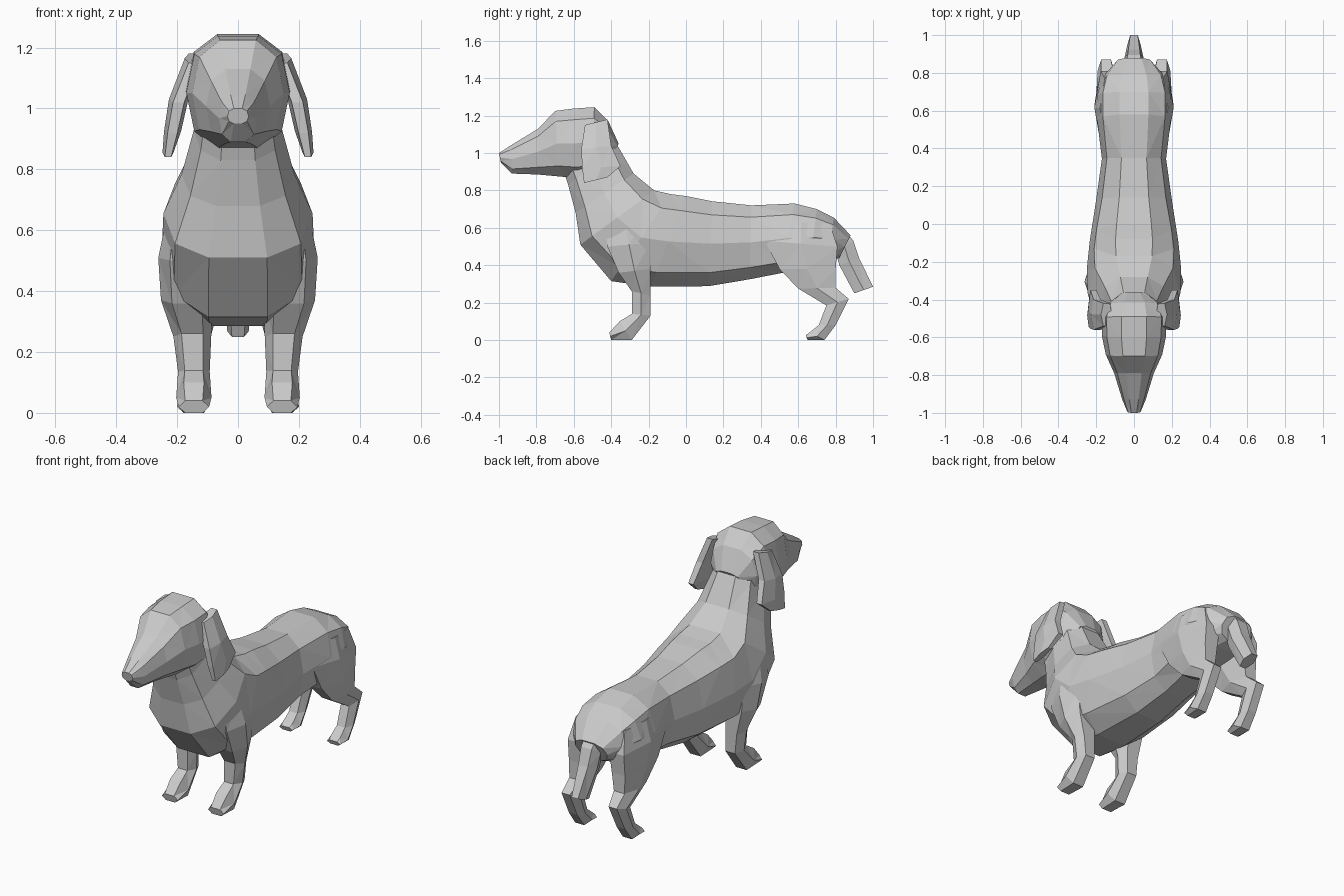
import bpy, bmesh, math
from mathutils import Vector


def loft(name, rings, sides, x=0.0, power=0.8, mirror=False):
    """Skin a tube. Each ring: (y1, z1, y2, z2, half_width[, centre_x])."""
    unit = []
    for i in range(sides):
        a = 2 * math.pi * i / sides
        c, s = math.cos(a), math.sin(a)
        unit.append((math.copysign(abs(c) ** power, c) if abs(c) > 1e-6 else 0,
                     math.copysign(abs(s) ** power, s) if abs(s) > 1e-6 else 0))
    mc = max(u[0] for u in unit)
    ms = max(u[1] for u in unit)
    bm = bmesh.new()
    loops = []
    for r in rings:
        cx = r[5] if len(r) > 5 else x
        a, b = Vector((cx, r[0], r[1])), Vector((cx, r[2], r[3]))
        mid, half = (a + b) / 2, (a - b) / 2
        loops.append([bm.verts.new(mid + half * (s / ms) + Vector((r[4] * c / mc, 0, 0)))
                      for c, s in unit])
    for p, q in zip(loops, loops[1:]):
        for i in range(sides):
            j = (i + 1) % sides
            bm.faces.new((p[i], p[j], q[j], q[i]))
    bm.faces.new(loops[0])
    bm.faces.new(loops[-1])
    bmesh.ops.triangulate(bm, faces=bm.faces[:])
    bmesh.ops.recalc_face_normals(bm, faces=bm.faces[:])
    me = bpy.data.meshes.new(name)
    bm.to_mesh(me)
    bm.free()
    ob = bpy.data.objects.new(name, me)
    bpy.context.collection.objects.link(ob)
    if mirror:
        ob.modifiers.new("mirror", 'MIRROR')
    return ob


# Neck and torso, from under the skull to the rump
loft("body", [
    (-0.43, 1.14, -0.66, 0.92, 0.13),
    (-0.36, 1.03, -0.63, 0.83, 0.145),
    (-0.28, 0.89, -0.59, 0.68, 0.185),
    (-0.17, 0.80, -0.565, 0.51, 0.245),
    (-0.08, 0.78, -0.40, 0.315, 0.25),
    (0.00, 0.77, -0.19, 0.285, 0.235),
    (0.14, 0.742, 0.12, 0.288, 0.20),
    (0.35, 0.72, 0.34, 0.325, 0.17),
    (0.58, 0.73, 0.52, 0.36, 0.195),
    (0.70, 0.70, 0.66, 0.40, 0.195),
    (0.79, 0.655, 0.76, 0.42, 0.17),
    (0.88, 0.56, 0.82, 0.44, 0.10)], 10)

# Head with long tapered muzzle
loft("head", [
    (-1.00, 1.00, -0.99, 0.95, 0.035),
    (-0.93, 1.045, -0.93, 0.89, 0.062),
    (-0.79, 1.13, -0.79, 0.885, 0.105),
    (-0.70, 1.225, -0.68, 0.875, 0.15),
    (-0.60, 1.238, -0.58, 0.865, 0.17),
    (-0.49, 1.245, -0.50, 0.875, 0.172),
    (-0.415, 1.17, -0.44, 0.91, 0.145),
    (-0.36, 1.05, -0.40, 0.97, 0.08)], 10)

# Hanging ears
loft("ear", [
    (-0.42, 1.18, -0.54, 1.15, 0.03, 0.145),
    (-0.40, 1.04, -0.56, 1.02, 0.032, 0.195),
    (-0.35, 0.93, -0.555, 0.92, 0.028, 0.215),
    (-0.42, 0.87, -0.545, 0.84, 0.018, 0.23)], 6, mirror=True)

# Front legs with paws
loft("front_leg", [
    (-0.22, 0.66, -0.44, 0.66, 0.06, 0.17),
    (-0.19, 0.52, -0.42, 0.50, 0.09, 0.172),
    (-0.19, 0.38, -0.36, 0.36, 0.085, 0.168),
    (-0.19, 0.24, -0.29, 0.26, 0.062, 0.150),
    (-0.19, 0.13, -0.29, 0.14, 0.052, 0.145),
    (-0.29, 0.00, -0.355, 0.10, 0.058, 0.145),
    (-0.40, 0.00, -0.41, 0.04, 0.05, 0.145)], 6, mirror=True)

# Hind legs with thigh, hock and paw
loft("hind_leg", [
    (0.77, 0.62, 0.46, 0.64, 0.06, 0.12),
    (0.81, 0.50, 0.42, 0.53, 0.08, 0.13),
    (0.80, 0.38, 0.50, 0.38, 0.072, 0.135),
    (0.80, 0.28, 0.60, 0.275, 0.058, 0.14),
    (0.87, 0.22, 0.75, 0.185, 0.045, 0.148),
    (0.80, 0.08, 0.71, 0.08, 0.045, 0.15),
    (0.74, 0.00, 0.66, 0.04, 0.05, 0.15),
    (0.65, 0.00, 0.64, 0.025, 0.042, 0.15)], 6, mirror=True)

# Drooping tail
loft("tail", [
    (0.84, 0.60, 0.78, 0.52, 0.06),
    (0.895, 0.53, 0.80, 0.47, 0.058),
    (0.925, 0.44, 0.82, 0.40, 0.052),
    (1.00, 0.285, 0.90, 0.25, 0.035)], 6)
